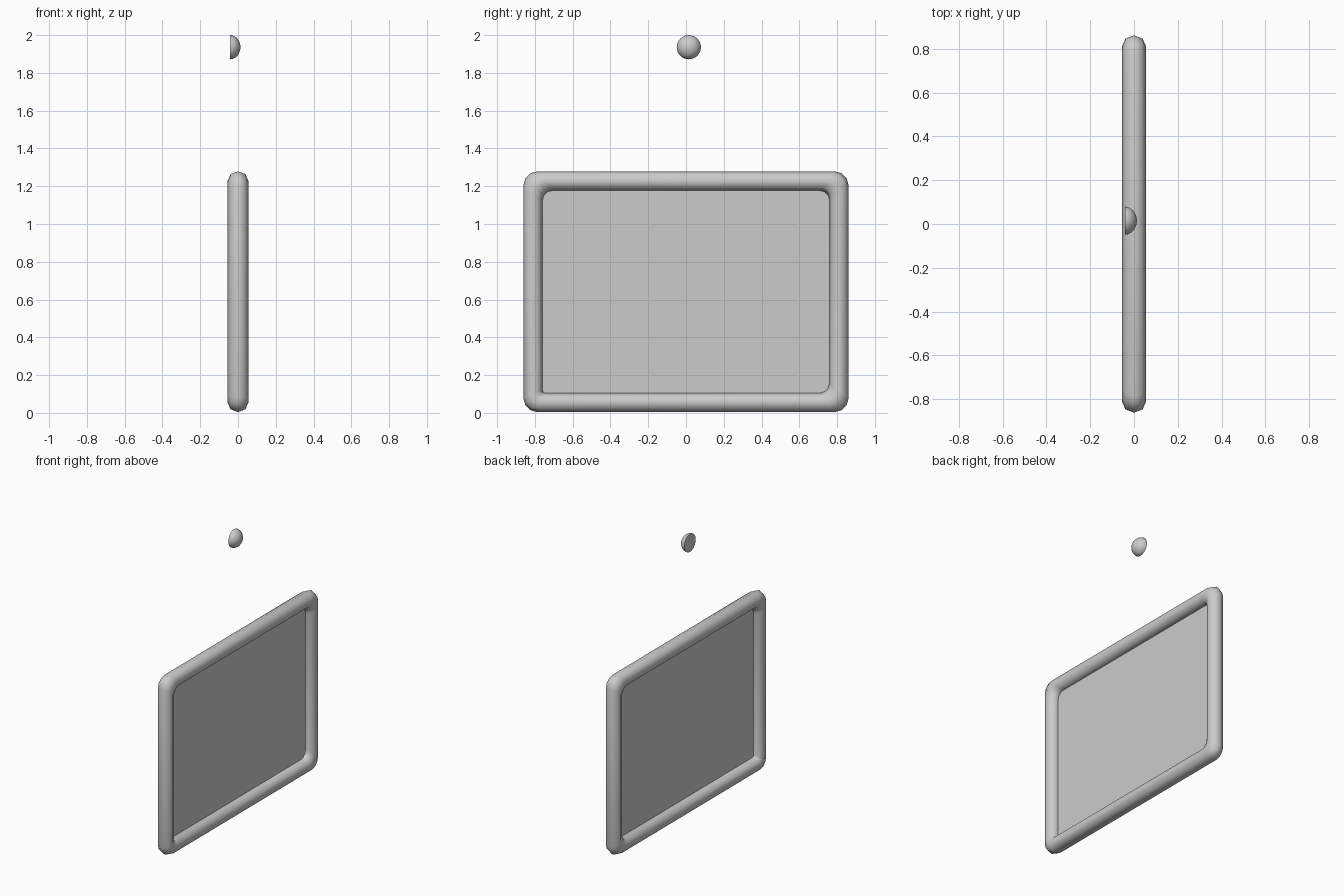
import bpy, bmesh, math

if "Cube" in bpy.data.objects:
    bpy.data.objects.remove(bpy.data.objects["Cube"])

R_X, R_S = 0.055, 0.051      # tube half-thickness in depth and in the frame plane
SIDES, STEPS = 8, 4
Y0, Y1, Z0, Z1 = -0.81, 0.81, 0.055, 1.228   # tube centre line


def finish(bm, name, angle=50):
    bmesh.ops.recalc_face_normals(bm, faces=bm.faces)
    me = bpy.data.meshes.new(name)
    bm.to_mesh(me)
    bm.free()
    ob = bpy.data.objects.new(name, me)
    bpy.context.collection.objects.link(ob)
    bpy.ops.object.select_all(action='DESELECT')
    ob.select_set(True)
    bpy.context.view_layer.objects.active = ob
    bpy.ops.object.shade_smooth_by_angle(angle=math.radians(angle))
    return ob


def outline(off, t):
    """Rounded rectangle offset outwards; the start corner is tight inside."""
    pts = []
    corners = [(Y0, Z0, -1, -1, 180), (Y1, Z0, 1, -1, 270),
               (Y1, Z1, 1, 1, 0), (Y0, Z1, -1, 1, 90)]
    for i, (y, z, sy, sz, a0) in enumerate(corners):
        r = 0.05 + 0.025 * t
        if i == 0:
            r = 0.012 + 0.063 * t
        for k in range(STEPS):
            a = math.radians(a0 + 90 * k / (STEPS - 1))
            pts.append((y + sy * (off - r) + r * math.cos(a),
                        z + sz * (off - r) + r * math.sin(a)))
    return pts


# Tubular border with an eight-sided section
bm = bmesh.new()
rings = []
for j in range(SIDES):
    a = 2 * math.pi * j / SIDES
    c = math.cos(a)
    # bottom rail is slightly thicker: its outer edge rests on z = 0
    rings.append([bm.verts.new((R_X * math.sin(a), y, max(z, 0) if z > 0.004 else 0))
                  for y, z in outline(R_S * c, (c + 1) / 2)])
n = len(rings[0])
for j in range(SIDES):
    p, q = rings[j], rings[(j + 1) % SIDES]
    for i in range(n):
        k = (i + 1) % n
        bm.faces.new((p[i], p[k], q[k], q[i]))
finish(bm, "border_tube", 60)

# Flat panel inside the border
bm = bmesh.new()
bm.faces.new([bm.verts.new((0, y, z)) for y, z in
              ((Y0, Z0), (Y1, Z0), (Y1, Z1), (Y0, Z1))])
finish(bm, "panel")

# Small flat-backed dome floating above
bm = bmesh.new()
LAT, LON, RAD, DEPTH = 8, 32, 0.064, 0.055
cx, cy, cz = -0.042, 0.015, 1.936
loops = []
for i in range(LAT):
    a = math.pi / 2 * i / LAT
    loops.append([bm.verts.new((cx + DEPTH * math.sin(a),
                                cy + RAD * math.cos(a) * math.cos(2 * math.pi * k / LON),
                                cz + RAD * math.cos(a) * math.sin(2 * math.pi * k / LON)))
                  for k in range(LON)])
tip = bm.verts.new((cx + DEPTH, cy, cz))
for i in range(LAT - 1):
    for k in range(LON):
        m = (k + 1) % LON
        bm.faces.new((loops[i][k], loops[i][m], loops[i + 1][m], loops[i + 1][k]))
for k in range(LON):
    bm.faces.new((loops[-1][k], loops[-1][(k + 1) % LON], tip))
bm.faces.new(loops[0])
finish(bm, "hanger_dome")
